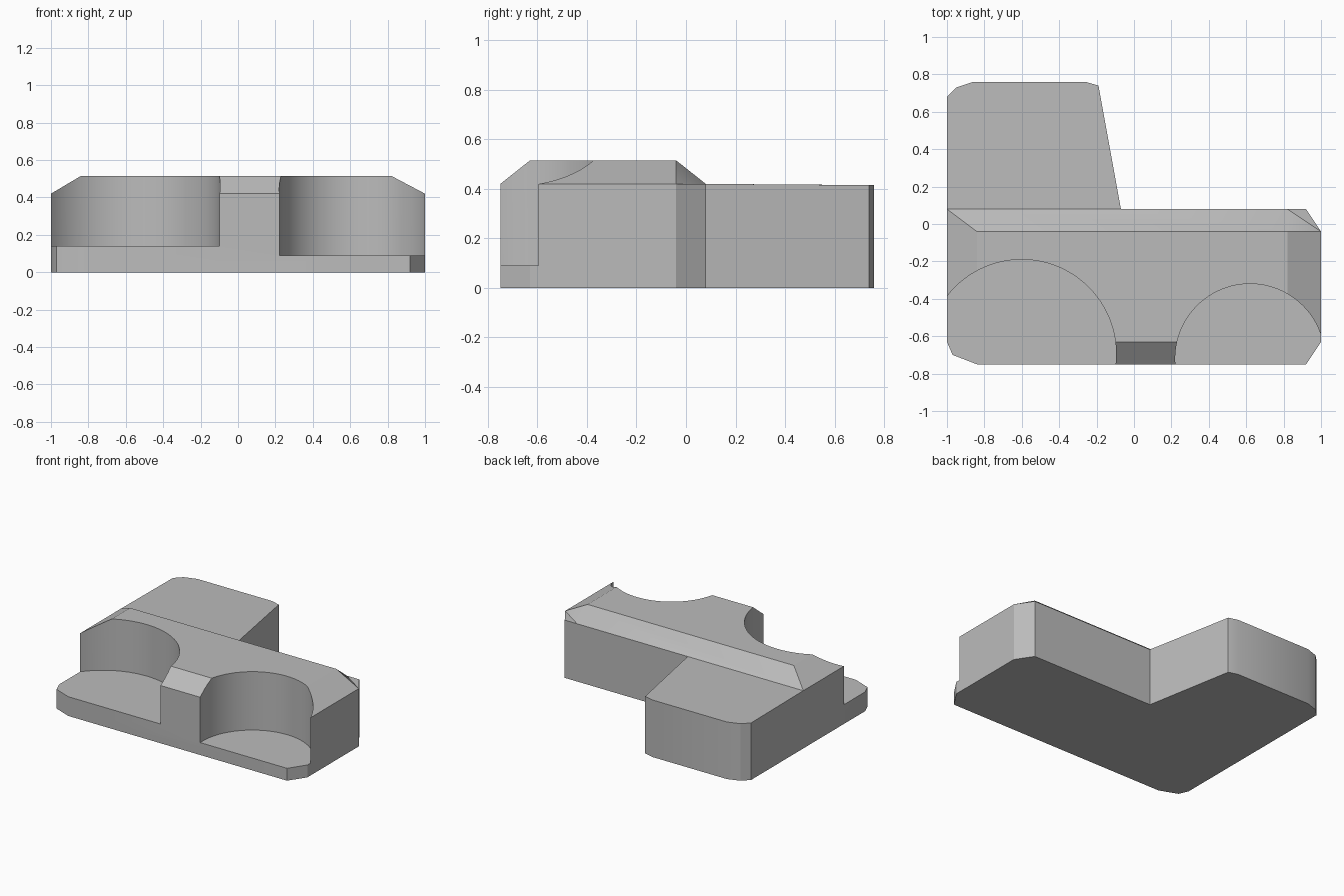
import bpy, bmesh, math

cube = bpy.data.objects.get("Cube")
if cube:
    bpy.data.objects.remove(cube, do_unlink=True)

grey = bpy.data.materials.new("plain_grey")
grey.use_nodes = True
GREY = (0.5, 0.5, 0.5, 1)
grey.diffuse_color = GREY
grey.node_tree.nodes["Principled BSDF"].inputs["Base Color"].default_value = GREY

SHOULDER, TOP = 0.42, 0.515

# L-shaped footprint, counter-clockwise, each corner named
outline = {
    "front_l": (-0.84, -0.75), "front_r": (0.92, -0.75), "right_f": (1, -0.63),
    "right_b": (1, -0.04), "back_r": (0.92, 0.08), "back_hip": (0.82, 0.08),
    "inner": (-0.07, 0.08), "wing_r": (-0.19, 0.74), "wing_br": (-0.26, 0.76),
    "wing_bl": (-0.86, 0.76), "wing_c": (-0.95, 0.73), "wing_l": (-1, 0.68),
    "left_b": (-1, 0.08), "left_f": (-1, -0.63), "left_c": (-0.97, -0.70),
}
# Flat roof corners
roof = {"a": (-0.84, -0.04), "b": (0.82, -0.04), "c": (0.82, -0.63), "d": (-0.84, -0.63)}

bm = bmesh.new()
low = [bm.verts.new((x, y, 0)) for x, y in outline.values()]
v = {}
for name, (x, y) in outline.items():
    v[name] = bm.verts.new((x, y, SHOULDER - (0.005 if y > 0.1 else 0)))
for name, (x, y) in roof.items():
    v[name] = bm.verts.new((x, y, TOP))

# Underside and walls
bm.faces.new(low[::-1])
high = [v[n] for n in outline]
for i in range(len(low)):
    j = (i + 1) % len(low)
    bm.faces.new((low[i], low[j], high[j], high[i]))

# Wing top, flat corner, roof and its bevelled sides
for names in (
    "inner wing_r wing_br wing_bl wing_c wing_l left_b",
    "right_b back_r back_hip",
    "a d c b",
    "front_l front_r c d",
    "front_r right_f c",
    "right_f right_b b c",
    "right_b back_hip b",
    "back_hip inner left_b a b",
    "left_b left_f d a",
    "left_f left_c d",
    "left_c front_l d",
):
    bm.faces.new([v[n] for n in names.split()])
bmesh.ops.recalc_face_normals(bm, faces=bm.faces)
mesh = bpy.data.meshes.new("body")
bm.to_mesh(mesh)
bm.free()
mesh.materials.append(grey)
body = bpy.data.objects.new("body", mesh)
bpy.context.collection.objects.link(body)


# Round pockets cut into the front
def cut_pocket(name, x, y, radius, floor):
    bpy.ops.mesh.primitive_cylinder_add(vertices=96, radius=radius, depth=1,
                                        location=(x, y, floor + 0.5))
    cutter = bpy.context.object
    cutter.name = name
    cutter.data.materials.append(grey)
    mod = body.modifiers.new(name, 'BOOLEAN')
    mod.operation = 'DIFFERENCE'
    mod.solver = 'EXACT'
    mod.object = cutter
    bpy.context.view_layer.objects.active = body
    bpy.ops.object.modifier_apply(modifier=name)
    bpy.data.objects.remove(cutter, do_unlink=True)


cut_pocket("large_pocket", -0.60, -0.695, 0.505, 0.14)
cut_pocket("small_pocket", 0.62, -0.72, 0.40, 0.09)

bpy.ops.object.select_all(action='DESELECT')
body.select_set(True)
bpy.context.view_layer.objects.active = body
bpy.ops.object.shade_smooth_by_angle(angle=math.radians(25))
